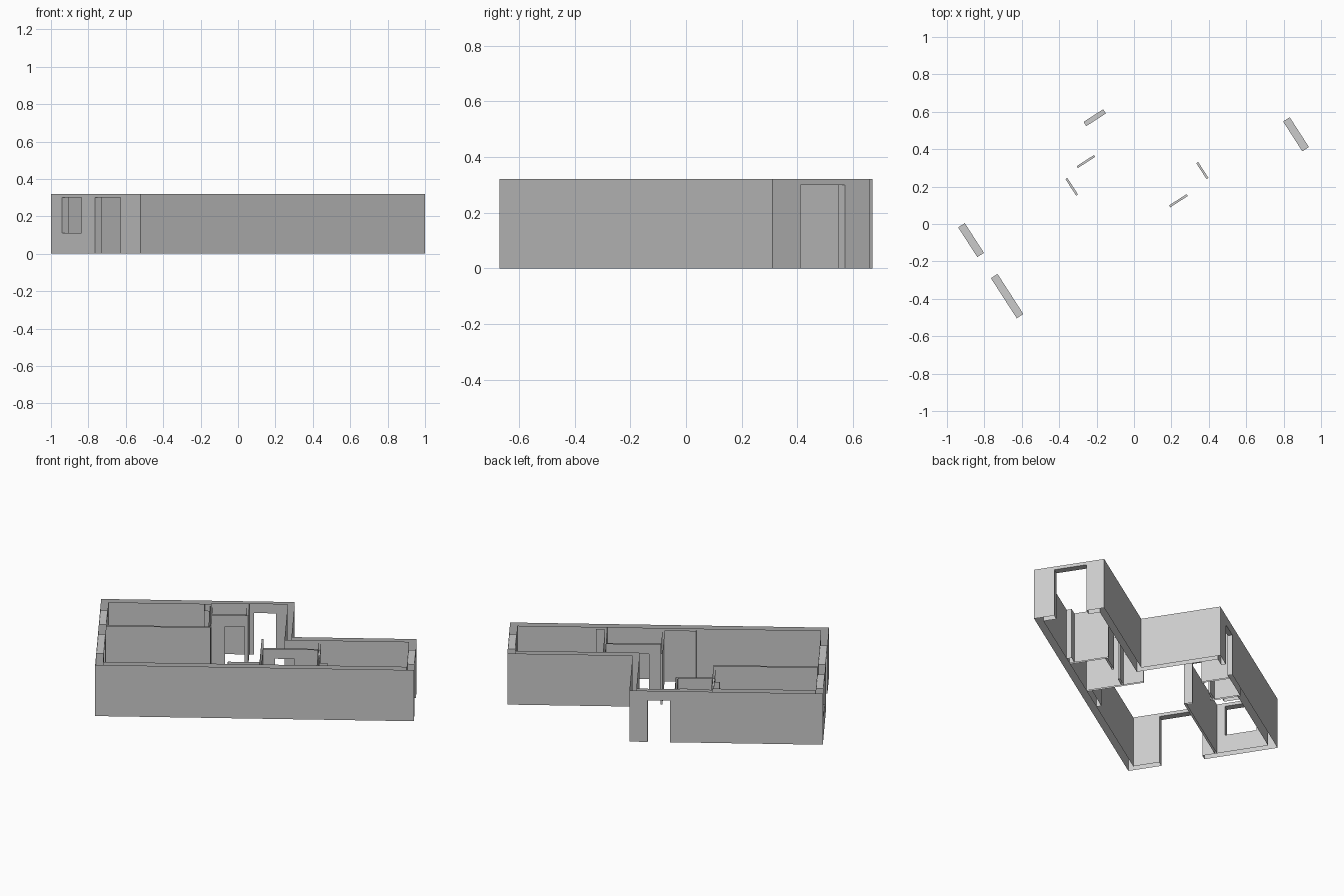
import bpy, bmesh, math

cube = bpy.data.objects.get("Cube")
if cube:
    bpy.data.objects.remove(cube, do_unlink=True)

HEIGHT = 0.32
TURN = math.radians(32.8)      # the plan is turned on its plot
DOOR, INNER_DOOR = 0.30, 0.26  # opening heads

plaster = bpy.data.materials.new("grey plaster")
plaster.use_nodes = True
GREY = (0.6, 0.6, 0.6, 1)
plaster.diffuse_color = GREY
plaster.node_tree.nodes["Principled BSDF"].inputs["Base Color"].default_value = GREY


def place(axis, along, across, z):
    """Plan point: a wall runs along u or along v."""
    return (along, across, z) if axis == "u" else (across, along, z)


def quad(bm, points):
    bm.faces.new([bm.verts.new(p) for p in points])


def sheet(bm, axis, across, a, b, openings):
    """One upright wall surface with rectangular holes."""
    def panel(s, e, low, high):
        if e - s > 1e-5 and high - low > 1e-5:
            quad(bm, [place(axis, t, across, z)
                      for t, z in ((s, low), (e, low), (e, high), (s, high))])
    cursor = a
    for s, e, low, high in sorted(openings):
        panel(cursor, s, 0, HEIGHT)
        panel(s, e, 0, low)
        panel(s, e, high, HEIGHT)
        cursor = e
    panel(cursor, b, 0, HEIGHT)


def reveal(bm, axis, near, far, opening):
    """Jambs, head and, for a window, sill."""
    s, e, low, high = opening
    for t in (s, e):
        quad(bm, [place(axis, t, c, z)
                  for c, z in ((near, low), (far, low), (far, high), (near, high))])
    for z in ((low, high) if low > 0 else (high,)):
        quad(bm, [place(axis, t, c, z)
                  for t, c in ((s, near), (e, near), (e, far), (s, far))])


def wall(name, axis, near, far, openings=(), ends=()):
    """near and far are (across, start, end) of the two wall surfaces."""
    bm = bmesh.new()
    for surface in (near, far):
        sheet(bm, axis, *surface, openings)
    for opening in openings:
        reveal(bm, axis, near[0], far[0], opening)
    for t in ends:
        quad(bm, [place(axis, t, c, z) for c, z in
                  ((near[0], 0), (far[0], 0), (far[0], HEIGHT), (near[0], HEIGHT))])
    bmesh.ops.remove_doubles(bm, verts=bm.verts, dist=1e-5)
    bmesh.ops.recalc_face_normals(bm, faces=bm.faces)
    mesh = bpy.data.meshes.new(name)
    bm.to_mesh(mesh)
    bm.free()
    mesh.materials.append(plaster)
    obj = bpy.data.objects.new(name, mesh)
    obj.rotation_euler.z = TURN
    bpy.context.collection.objects.link(obj)


def partition(name, axis, across, a, b, openings=(), ends=(), thick=0.012):
    wall(name, axis, (across, a, b), (across + thick, a, b), openings, ends)


# Plan lines of the outer shell: outside, then inside
W, E, S, N = -0.80, 1.009, -0.281, 0.605
STEP, WING = 0.298, 0.135
WI, EI, SI, NI = -0.758, 0.967, -0.239, 0.578
STEP_I, WING_I = 0.26, 0.097
BED_N = 0.562
SPLIT = -0.172

# Outer walls, open at the top
wall("long_wall", "u", (S, W, E), (SI, WI, EI))
wall("entrance_end_wall", "v", (W, S, N), (WI, SI, BED_N),
     [(-0.084, 0.171, 0, DOOR), (0.305, 0.494, 0.112, DOOR)])
wall("wing_end_wall", "v", (E, S, WING), (EI, SI, WING_I),
     [(-0.161, 0.029, 0, DOOR)])
wall("wing_back_wall", "u", (WING, STEP, E), (WING_I, STEP_I, EI))
wall("step_wall", "v", (STEP, WING, N), (STEP_I, WING_I, NI))
wall("bedroom_back_wall", "u", (N, W, SPLIT), (BED_N, WI, SPLIT))
wall("hall_back_wall", "u", (N, SPLIT, STEP), (NI, SPLIT, STEP_I),
     [(0.069, 0.194, 0, INNER_DOOR)])

# Thin room partitions
partition("bedroom_partition", "u", 0.245, WI, -0.166, ends=(-0.166,))
partition("bedroom_door_wall", "v", -0.178, 0.257, NI,
          [(0.295, 0.401, 0, INNER_DOOR)])
partition("store_side_wall", "v", 0.03, 0.414, NI, ends=(0.414,))
partition("store_door_wall", "u", 0.414, -0.166, 0.03,
          [(-0.09, 0.02, 0, 0.25)])
partition("bath_side_wall", "v", 0.13, SI, 0.10, ends=(0.10,))
partition("bath_door_wall", "u", -0.03, 0.142, 0.456,
          [(0.211, 0.323, 0, INNER_DOOR)])
partition("wing_door_wall", "v", 0.456, SI, WING_I,
          [(-0.008, 0.093, 0, INNER_DOOR)])

# Shallow piers against the outer walls
partition("hall_pier", "u", SI, -0.05, 0.13, ends=(-0.05,), thick=0.03)
partition("wing_pier", "u", SI, 0.468, 0.52, ends=(0.52,), thick=0.03)
partition("bedroom_pier", "u", 0.47, -0.21, -0.178, ends=(-0.21,),
          thick=BED_N - 0.47)
